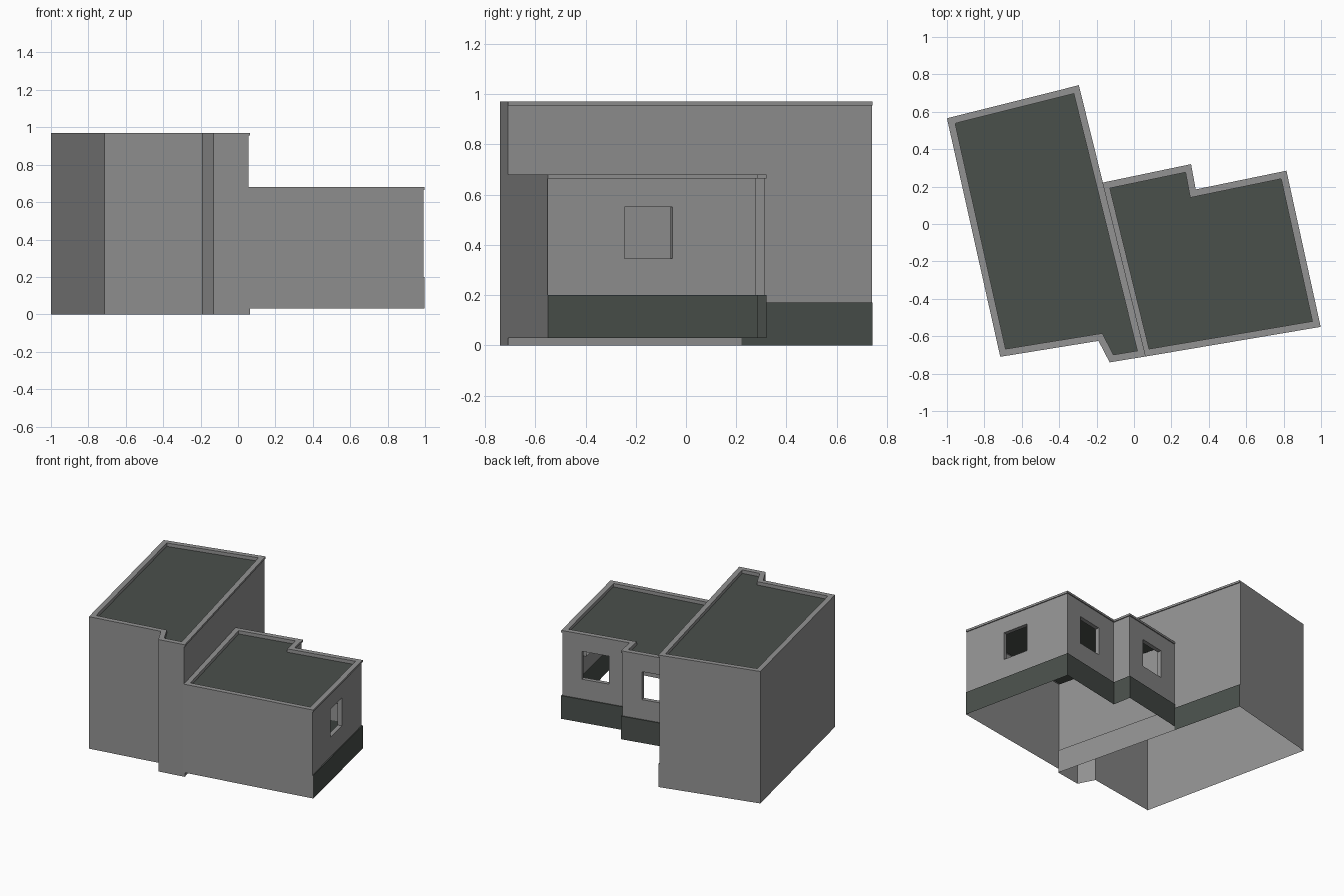
import bpy, bmesh
from mathutils import Vector

cube = bpy.data.objects.get("Cube")
if cube:
    bpy.data.objects.remove(cube)


def material(name, rgb):
    m = bpy.data.materials.new(name)
    m.use_nodes = True
    m.diffuse_color = (*rgb, 1)
    m.node_tree.nodes["Principled BSDF"].inputs["Base Color"].default_value = (*rgb, 1)
    return m


MATERIALS = [material("grey_plaster", (0.29, 0.29, 0.29)),
             material("dark_slate", (0.068, 0.08, 0.071))]
GREY, DARK = 0, 1
LIP, PARAPET, ROOF_DROP, REVEAL = 0.015, 0.037, 0.025, 0.03
RECESS = 0.007


def inset(points, dists):
    """Move every edge of a counter-clockwise outline inwards by its own distance."""
    result = []
    n = len(points)
    for i, p in enumerate(points):
        a = (p - points[i - 1]).normalized()
        b = (points[(i + 1) % n] - p).normalized()
        na, nb = Vector((-a.y, a.x)), Vector((-b.y, b.x))
        da, db = dists[i - 1], dists[i]
        det = na.x * nb.y - na.y * nb.x
        if abs(det) < 0.02:
            result.append(p + na * da)
        else:
            result.append(p + Vector((da * nb.y - db * na.y, na.x * db - nb.x * da)) / det)
    return result


def add_face(bm, corners, mat):
    bm.faces.new([bm.verts.new(c) for c in corners]).material_index = mat


def window_wall(bm, a, b, z0, z1, centre, width, low, high):
    """Wall sheet with a rectangular opening and its reveals."""
    length = (b - a).length
    along = (b - a) / length
    inward = Vector((-along.y, along.x)) * REVEAL

    def at(s, z, deep=False):
        p = a + along * s + (inward if deep else Vector((0, 0)))
        return (p.x, p.y, z)

    s0, s1 = centre * length - width / 2, centre * length + width / 2
    for u0, u1, v0, v1 in ((0, s0, z0, z1), (s1, length, z0, z1),
                           (s0, s1, z0, low), (s0, s1, high, z1)):
        add_face(bm, [at(u0, v0), at(u1, v0), at(u1, v1), at(u0, v1)], GREY)
    hole = [(s0, low), (s1, low), (s1, high), (s0, high)]
    for k in range(4):
        p, q = hole[k], hole[(k + 1) % 4]
        add_face(bm, [at(*p), at(*q), at(*q, True), at(*p, True)], GREY)


def block(name, outline, base, skirt, top, recessed, dark, windows=(), open_edges=()):
    """Open-bottomed building volume with skirt, recessed walls, parapet and flat roof."""
    outer = [Vector(p) for p in outline]
    n = len(outer)
    wall = inset(outer, [RECESS if i in recessed else 0 for i in range(n)])
    inner = inset(outer, [PARAPET] * n)
    rings = [(outer, base), (outer, skirt), (wall, skirt), (wall, top - LIP),
             (outer, top - LIP), (outer, top), (inner, top), (inner, top - ROOF_DROP)]
    bm = bmesh.new()
    for k in range(len(rings) - 1):
        (lo, z0), (hi, z1) = rings[k], rings[k + 1]
        for i in range(n):
            j = (i + 1) % n
            ledge = k in (1, 3)
            if (ledge and i not in recessed) or (k < 5 and i in open_edges):
                continue
            if k == 2 and i in windows:
                window_wall(bm, lo[i], lo[j], z0, z1, windows[i], 0.195, 0.345, 0.55)
                continue
            mat = DARK if k < 2 and i in dark else GREY
            add_face(bm, [(*lo[i], z0), (*lo[j], z0), (*hi[j], z1), (*hi[i], z1)], mat)
    # flat roof
    add_face(bm, [(*p, top - ROOF_DROP) for p in inner], DARK)
    bmesh.ops.remove_doubles(bm, verts=bm.verts, dist=0.0002)
    mesh = bpy.data.meshes.new(name)
    bm.to_mesh(mesh)
    bm.free()
    for m in MATERIALS:
        mesh.materials.append(m)
    obj = bpy.data.objects.new(name, mesh)
    bpy.context.collection.objects.link(obj)
    return obj


# Tall wing, with a dark skirt on the exposed part of its long side
block("tall_wing",
      [(-1, 0.565), (-0.715, -0.71), (-0.19, -0.625), (-0.13, -0.74),
       (0.063, -0.708), (-0.166, 0.22), (-0.295, 0.742)],
      0, 0.17, 0.97, recessed=(4, 5), dark=(5,))

# Low wing, stepped at the back, with three windows and open towards the tall wing
block("low_wing",
      [(0.053, -0.71), (0.998, -0.55), (0.815, 0.285), (0.33, 0.185),
       (0.305, 0.32), (-0.174, 0.22)],
      0.03, 0.2, 0.68, recessed=(1, 2, 3, 4), dark=(1, 2, 3, 4),
      windows={1: 0.485, 2: 0.48, 4: 0.5}, open_edges=(5,))
